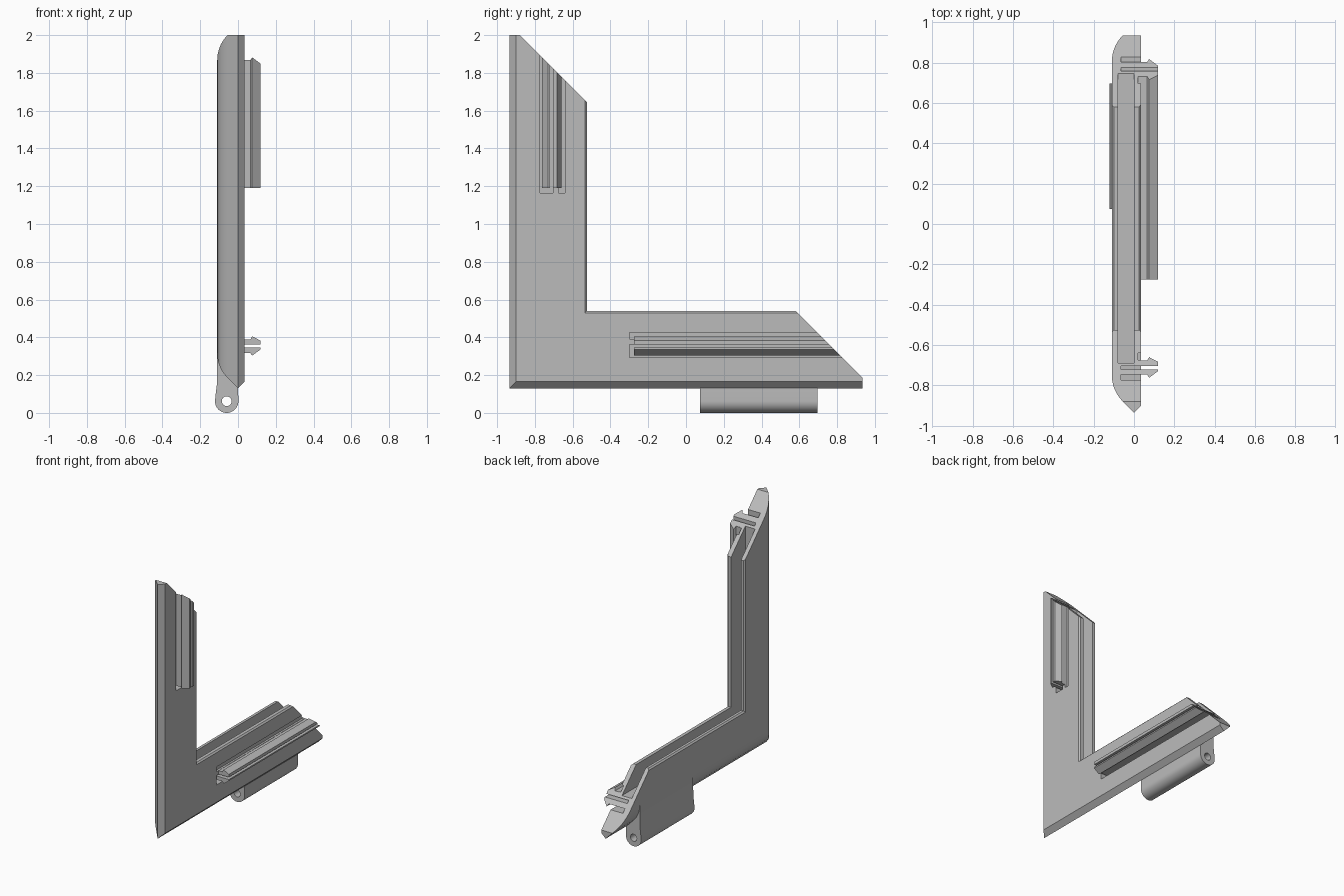
import bpy, bmesh, math
from mathutils import Vector

if "Cube" in bpy.data.objects:
    bpy.data.objects.remove(bpy.data.objects["Cube"])

Y0, Z0 = -0.935, 0.13        # outer corner of the frame
LENGTH, FOLD = 1.87, 0.055   # arm length, depth where the 45 degree end cut starts

grey = bpy.data.materials.new("plain grey")
grey.use_nodes = True
grey.diffuse_color = (0.5, 0.5, 0.5, 1)
grey.node_tree.nodes["Principled BSDF"].inputs["Base Color"].default_value = (0.5, 0.5, 0.5, 1)


def end_of(d):
    return LENGTH - max(0, d - FOLD)


def place(d, x, t, upright):
    """Depth d from the outer edge, distance t along an arm."""
    return Vector((x, Y0 + d, Z0 + t) if upright else (x, Y0 + t, Z0 + d))


def make(name, rings, caps):
    """Skin a row of equal rings and close both ends with the cap index lists."""
    bm = bmesh.new()
    rows = [[bm.verts.new(p) for p in ring] for ring in rings]
    n = len(rows[0])
    for a, b in zip(rows, rows[1:]):
        for i in range(n):
            j = (i + 1) % n
            bm.faces.new((a[i], a[j], b[j], b[i]))
    for row in (rows[0], rows[-1]):
        for cap in caps:
            bm.faces.new([row[i] for i in cap])
    bmesh.ops.recalc_face_normals(bm, faces=bm.faces)
    mesh = bpy.data.meshes.new(name)
    bm.to_mesh(mesh)
    bm.free()
    mesh.materials.append(grey)
    ob = bpy.data.objects.new(name, mesh)
    bpy.context.collection.objects.link(ob)
    return ob


def arm_bar(name, profile, start, upright, extra=None):
    """Bar along an arm, ending on the mitre cut or running past it."""
    rings = [[place(d, x, start, upright) for d, x in profile],
             [place(d, x, extra or end_of(d), upright) for d, x in profile]]
    return make(name, rings, [range(len(profile))])


def cut(ob, cutters):
    bpy.context.view_layer.objects.active = ob
    for c in cutters:
        m = ob.modifiers.new("cut", 'BOOLEAN')
        m.operation, m.solver, m.object = 'DIFFERENCE', 'EXACT', c
        bpy.ops.object.modifier_apply(modifier=m.name)
        bpy.data.objects.remove(c)


def smooth(ob):
    bpy.ops.object.select_all(action='DESELECT')
    ob.select_set(True)
    bpy.context.view_layer.objects.active = ob
    bpy.ops.object.shade_smooth_by_angle(angle=math.radians(25))


# Frame profile as (depth, x): bevelled outer edge, panel channel, rounded back
a, b, c = Vector((0.19, -0.11)), Vector((0.11, -0.11)), Vector((FOLD, -0.055))
curve = [a * (1 - t) ** 2 + b * 2 * t * (1 - t) + c * t * t for t in (i / 8 for i in range(9))]
profile = [(0, 0), (0.035, 0.035), (FOLD, 0.035), (0.4, 0.035), (0.41, 0.025), (0.41, 0),
           (0.245, 0), (0.245, -0.08), (0.41, -0.08), (0.41, -0.1), (0.4, -0.11)]
profile += [tuple(p) for p in curve]
last = len(profile) - 1

# Corner frame: two mitred arms in one skin
frame = make("corner_frame",
             [[place(d, x, end_of(d), True) for d, x in profile],
              [place(d, x, d, True) for d, x in profile],
              [place(d, x, end_of(d), False) for d, x in profile]],
             [[0, 1, 2, last], range(2, last + 1)])


def box(d0, d1, x0, x1):
    return [(d0, x0), (d1, x0), (d1, x1), (d0, x1)]


# Snap clips: a deep prong in its groove and a shallow one beside it
outer_prong = [(0.188, -0.07), (0.215, -0.07), (0.215, 0.118), (0.205, 0.118),
               (0.173, 0.075), (0.188, 0.065)]
inner_prong = [(0.232, 0.03), (0.232, 0.118), (0.253, 0.118), (0.275, 0.075),
               (0.258, 0.065), (0.258, 0.03)]
grooves = []
for upright, start, word in ((True, 1.06, "upright"), (False, 0.66, "base")):
    for shape in (box(0.163, 0.232, -0.065, 0.1), box(0.26, 0.295, 0.02, 0.1)):
        grooves.append(arm_bar("groove_cutter", shape, start - 0.025, upright, 2.1))
    arm_bar(word + "_outer_prong", outer_prong, start, upright)
    arm_bar(word + "_inner_prong", inner_prong, start, upright)
cut(frame, grooves)
smooth(frame)

# Hinge barrel with its web under the base arm
HX, HZ, HR = -0.06, 0.062, 0.062
outline = [(HX + HR * math.cos(t), HZ + HR * math.sin(t))
           for t in (math.pi * (1 + i / 20) for i in range(21))]
outline += [(0.0, 0.15), (-0.05, 0.25), (-0.1, 0.32), (-0.11, 0.32), (-0.112, 0.15), (-0.118, 0.1)]
hinge = make("hinge_barrel", [[(x, y, z) for x, z in outline] for y in (0.075, 0.695)],
             [range(len(outline))])
bore = [(HX + 0.026 * math.cos(t), HZ + 0.026 * math.sin(t))
        for t in (math.tau * i / 24 for i in range(24))]
bore_cutter = make("bore_cutter", [[(x, y, z) for x, z in bore] for y in (0, 0.8)], [range(24)])
cut(hinge, [bore_cutter])
smooth(hinge)
